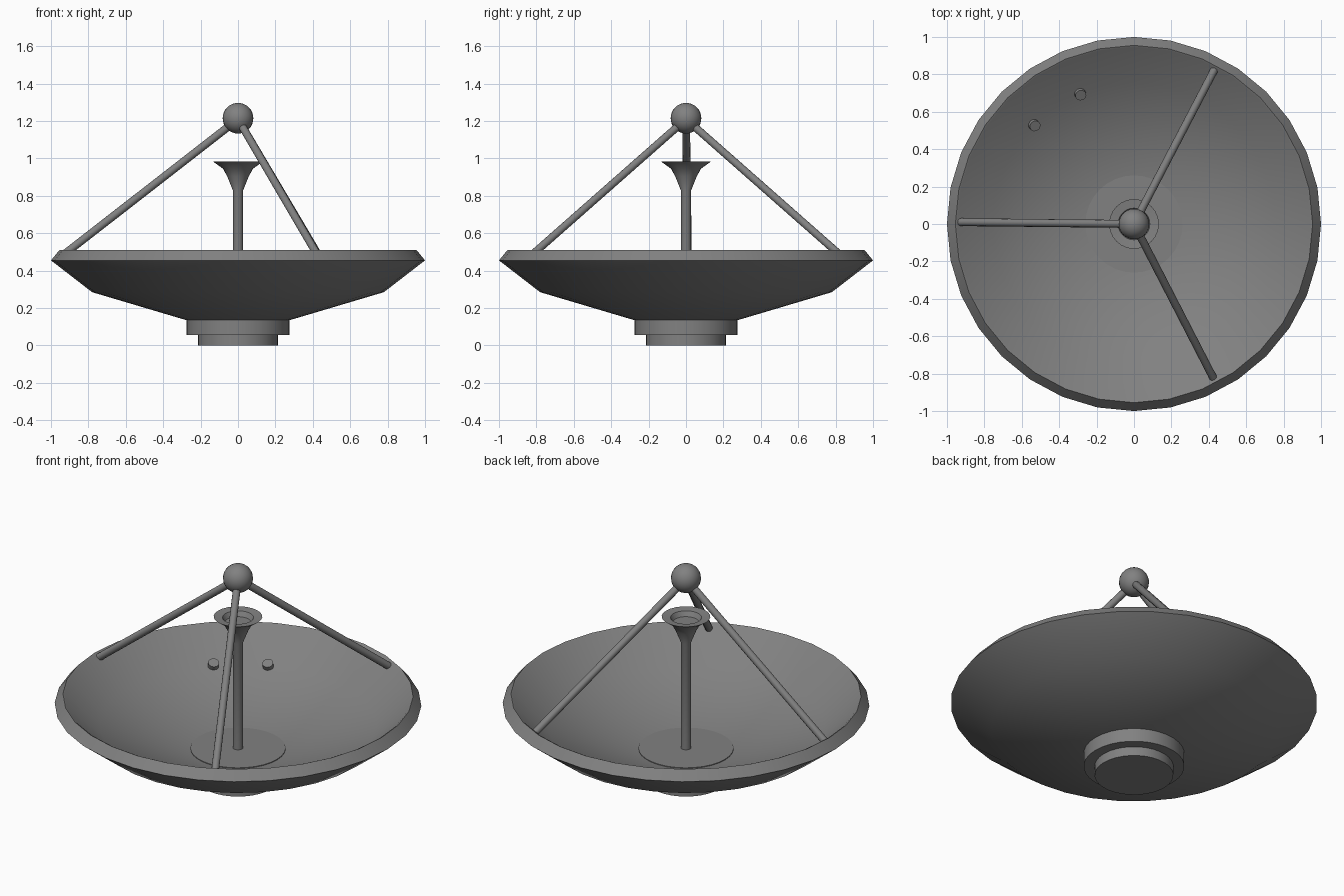
import bpy, bmesh, math
from mathutils import Vector

if "Cube" in bpy.data.objects:
    bpy.data.objects.remove(bpy.data.objects["Cube"])

grey = bpy.data.materials.new("mid grey")
grey.diffuse_color = (0.22, 0.22, 0.22, 1)
grey.use_nodes = True
grey.node_tree.nodes["Principled BSDF"].inputs["Base Color"].default_value = grey.diffuse_color


def finish(bm, name, angle):
    bmesh.ops.recalc_face_normals(bm, faces=bm.faces)
    me = bpy.data.meshes.new(name)
    bm.to_mesh(me)
    bm.free()
    me.materials.append(grey)
    ob = bpy.data.objects.new(name, me)
    bpy.context.collection.objects.link(ob)
    bpy.ops.object.select_all(action='DESELECT')
    ob.select_set(True)
    bpy.context.view_layer.objects.active = ob
    bpy.ops.object.shade_smooth_by_angle(angle=math.radians(angle))
    return ob


def lathe(name, profile, sides, angle=35):
    """Revolve a closed (radius, z) profile; radius 0 becomes a pole."""
    bm = bmesh.new()
    rings = []
    for r, z in profile:
        if r == 0:
            rings.append([bm.verts.new((0, 0, z))] * sides)
        else:
            rings.append([bm.verts.new((r * math.cos(2 * math.pi * i / sides),
                                        r * math.sin(2 * math.pi * i / sides), z))
                          for i in range(sides)])
    for a, b in zip(rings, rings[1:]):
        for i in range(sides):
            j = (i + 1) % sides
            quad = list(dict.fromkeys((a[i], a[j], b[j], b[i])))
            bm.faces.new(quad)
    return finish(bm, name, angle)


def rod(name, start, end, radius, sides):
    start, end = Vector(start), Vector(end)
    axis = end - start
    bm = bmesh.new()
    bmesh.ops.create_cone(bm, cap_ends=True, segments=sides, radius1=radius,
                          radius2=radius, depth=axis.length)
    bm.transform(axis.to_track_quat('Z', 'Y').to_matrix().to_4x4())
    bmesh.ops.translate(bm, verts=bm.verts, vec=(start + end) / 2)
    return finish(bm, name, 40)


# dish bowl with wall thickness
lathe("dish", [(0, 0.13), (0.275, 0.135), (0.78, 0.285), (1.0, 0.455), (0.955, 0.51),
               (0.945, 0.505), (0.757, 0.335), (0.26, 0.19), (0, 0.19)], 32, 40)

# stepped base
lathe("base_collar", [(0, 0.055), (0.275, 0.055), (0.275, 0.135), (0, 0.135)], 32)
lathe("base_foot", [(0, 0), (0.215, 0), (0.215, 0.06), (0, 0.06)], 32)

# flat plate in the middle of the bowl
lathe("bowl_plate", [(0, 0.15), (0.26, 0.15), (0.26, 0.194), (0, 0.194)], 32)

# feed post with flared hollow horn
lathe("feed_horn", [(0, 0.18), (0.028, 0.18), (0.028, 0.83), (0.058, 0.905), (0.08, 0.945),
                    (0.133, 0.983), (0.085, 0.978), (0.07, 0.95), (0, 0.95)], 24, 40)

# ball at the top of the tripod
bm = bmesh.new()
bmesh.ops.create_uvsphere(bm, u_segments=24, v_segments=16, radius=0.082)
bmesh.ops.translate(bm, verts=bm.verts, vec=(0, 0, 1.215))
finish(bm, "top_ball", 60)

# tripod struts
for i, (x, y) in enumerate([(-0.935, 0.01), (0.43, 0.825), (0.425, -0.825)]):
    rod(f"strut_{i + 1}", (0, 0, 1.21), (x, y, 0.483), 0.021, 12)

# two small pegs standing on the bowl wall
for i, (x, y) in enumerate([(-0.285, 0.69), (-0.53, 0.525)]):
    radial = Vector((x, y, 0)).normalized()
    normal = (Vector((0, 0, 0.89)) - radial * 0.45).normalized()
    tip = Vector((x, y, 0.36))
    rod(f"peg_{i + 1}", tip - normal * 0.045, tip + normal * 0.005, 0.03, 12)
